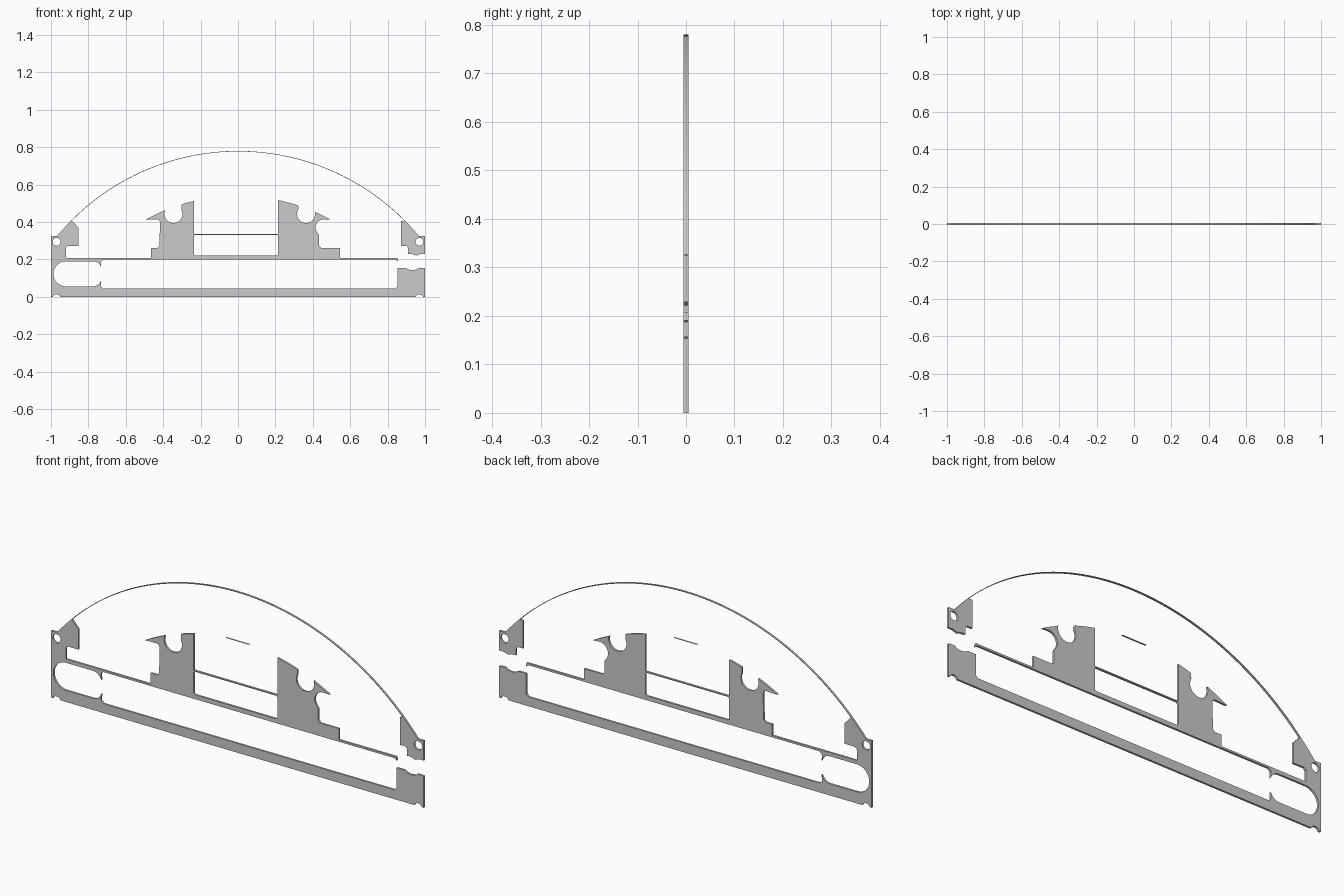
import bpy, bmesh
from math import sin, cos, radians, sqrt, asin, degrees

if "Cube" in bpy.data.objects:
    bpy.data.objects.remove(bpy.data.objects["Cube"])

HALF = 0.005                      # half the plate thickness
R_OUT, Z_OUT = 1.256, -0.476      # big bow circle (centred on x = 0)
R_IN, Z_IN = 1.026, -0.486        # circle shaping the tower tops


def arc(cx, cz, r, a0, a1, n=10):
    return [(cx + r * cos(radians(a0 + (a1 - a0) * i / n)),
             cz + r * sin(radians(a0 + (a1 - a0) * i / n))) for i in range(n + 1)]


def top_arc(r, cz, x0, x1, n=8):
    """Piece of a circle centred on x = 0, from x0 to x1."""
    a0, a1 = 90 - degrees(asin(x0 / r)), 90 - degrees(asin(x1 / r))
    return arc(0, cz, r, a0, a1, n)


def circle(cx, cz, r, n=24):
    return arc(cx, cz, r, 0, 360, n)[:-1]


def plate(name, *loops):
    """Flat plate from an outline plus holes, standing in the xz plane."""
    cu = bpy.data.curves.new(name, 'CURVE')
    cu.dimensions, cu.fill_mode, cu.extrude = '2D', 'BOTH', HALF
    for pts in loops:
        s = cu.splines.new('POLY')
        s.points.add(len(pts) - 1)
        for p, (x, z) in zip(s.points, pts):
            p.co = (x, z, 0, 1)
        s.use_cyclic_u = True
    tmp = bpy.data.objects.new(name + "_profile", cu)
    bpy.context.collection.objects.link(tmp)
    dg = bpy.context.evaluated_depsgraph_get()
    me = bpy.data.meshes.new_from_object(tmp.evaluated_get(dg))
    bpy.data.objects.remove(tmp)
    bm = bmesh.new()
    bm.from_mesh(me)
    for v in bm.verts:            # stand the plate upright
        x, y, z = v.co
        v.co = (x, -z, y)
    bmesh.ops.remove_doubles(bm, verts=bm.verts, dist=1e-5)
    bmesh.ops.recalc_face_normals(bm, faces=bm.faces)
    for f in bm.faces:
        f.smooth = False
    bm.to_mesh(me)
    bm.free()
    me.name = name
    ob = bpy.data.objects.new(name, me)
    bpy.context.collection.objects.link(ob)
    return ob


R_EAR = R_OUT - 0.003

# left column with its ear
frame = [(-1, 0), (-1, .325), (-.966, .325)]
frame += top_arc(R_EAR, Z_OUT, -.96, -.888)
frame += [(-.853, .37), (-.853, .272), (-.91, .272), (-.92, .262), (-.92, .208)]
# left tower
frame += [(-.465, .208), (-.465, .262), (-.43, .262), (-.42, .272), (-.417, .40)]
frame += [(-.422, .411), (-.435, .415)]
frame += top_arc(R_IN, Z_IN, -.495, -.39)
frame += arc(-.345, .443, .048, 158, 390, 18)
frame += top_arc(R_IN, Z_IN, -.303, -.235)
# thin tie between the towers
frame += [(-.235, .337), (.215, .337)]
# right tower
frame += top_arc(R_IN, Z_IN, .215, .322)
frame += arc(.364, .443, .048, 150, 378, 18)
frame += top_arc(R_IN, Z_IN, .412, .495)
frame += arc(.46, .37, .045, 90, 225, 10)
frame += [(.433, .33), (.433, .275), (.443, .262), (.545, .262), (.545, .208)]
# free end of the upper rail, then back along its underside
frame += [(.853, .208), (.855, .19), (.842, .199), (-.72, .199), (-.733, .187)]
# rounded slot opening into the long window
frame += arc(-.775, .145, .045, 15, 90, 6)
frame += arc(-.92, .123, .067, 90, 270, 16)
frame += arc(-.775, .101, .045, 270, 345, 6)
# bottom rail and lower right block
frame += [(-.733, .058), (-.72, .045), (.842, .045), (.854, .056), (.854, .155)]
frame += [(.895, .155), (.91, .147), (.93, .142), (.955, .146), (.967, .155), (1, .153), (1, 0)]
# shallow notches under both ends
frame += arc(.97, -.008, .022, 21.3, 158.7, 8)
frame += arc(-.97, -.008, .022, 21.3, 158.7, 8)

tie_window = (arc(-.225, .23, .01, 270, 180, 4) + arc(-.225, .322, .01, 180, 90, 4)
              + arc(.205, .322, .01, 90, 0, 4) + arc(.205, .23, .01, 0, -90, 4))
plate("main_frame", frame, tie_window, circle(-.97, .294, .021))

# right ear, held only by the bow
ear = [(.872, .406)] + top_arc(R_EAR, Z_OUT, .889, .96)
ear += [(.966, .325), (1, .325), (1, .229), (.975, .229), (.952, .221), (.93, .229)]
ear += [(.91, .229), (.91, .262), (.90, .272), (.872, .272)]
plate("right_ear", ear, circle(.97, .294, .021))

# thin bow over the top
bow = top_arc(R_OUT, Z_OUT, -.966, .966, 64) + top_arc(R_EAR, Z_OUT, .966, -.966, 64)
plate("bow", bow)

# small loose strip at the middle of the inner circle
me = bpy.data.meshes.new("centre_strip")
me.from_pydata([(-.064, -HALF, .54), (.064, -HALF, .54), (.064, HALF, .54), (-.064, HALF, .54)],
               [], [(0, 1, 2, 3)])
bpy.context.collection.objects.link(bpy.data.objects.new("centre_strip", me))
